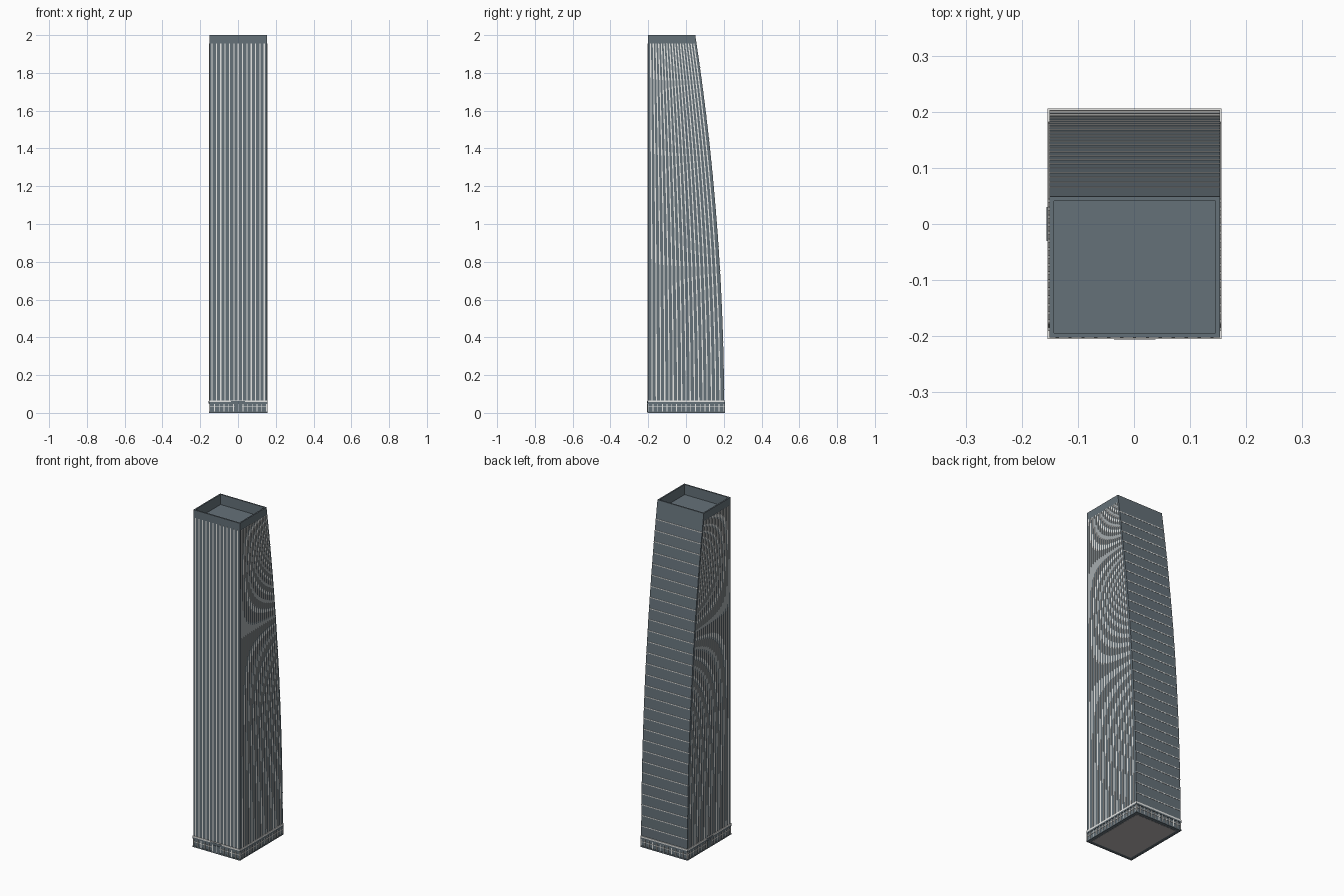
import bpy, bmesh

old = bpy.data.objects.get("Cube")
if old:
    bpy.data.objects.remove(old, do_unlink=True)


def material(name, rgb):
    m = bpy.data.materials.new(name)
    m.use_nodes = True
    m.diffuse_color = (*rgb, 1)
    m.node_tree.nodes["Principled BSDF"].inputs["Base Color"].default_value = (*rgb, 1)
    return m


glass = material("blue grey glass", (0.13, 0.165, 0.19))
pale = material("pale metal", (0.80, 0.80, 0.78))
stone = material("light grey floor", (0.48, 0.45, 0.45))

HALF, FRONT, TOP, ROOF = 0.152, -0.202, 2.0, 1.94
BASE, BAND = 0.06, 1.955
FLOORS = 30
FIN = 0.003  # half width of a fin
levels = [BASE + (BAND - BASE) * i / FLOORS for i in range(FLOORS + 1)]


def back(z):
    """Depth of the curved rear wall at height z."""
    return 0.202 - 0.153 * (z / TOP) ** 2


def finish(name, bm, mat):
    bmesh.ops.recalc_face_normals(bm, faces=bm.faces)
    me = bpy.data.meshes.new(name)
    bm.to_mesh(me)
    bm.free()
    me.materials.append(mat)
    ob = bpy.data.objects.new(name, me)
    ob.location.x = 0.001  # balances the side entrance
    bpy.context.scene.collection.objects.link(ob)


def loft(bm, sections):
    """Join rectangles (x0, x1, y0, y1, z) into a closed solid."""
    rings = [[bm.verts.new(p) for p in ((a, c, z), (b, c, z), (b, d, z), (a, d, z))]
             for a, b, c, d, z in sections]
    for low, high in zip(rings, rings[1:]):
        for i in range(4):
            j = (i + 1) % 4
            bm.faces.new((low[i], low[j], high[j], high[i]))
    bm.faces.new(rings[0][::-1])
    bm.faces.new(rings[-1])


def box(bm, x0, x1, y0, y1, z0, z1):
    loft(bm, [(x0, x1, y0, y1, z0), (x0, x1, y0, y1, z1)])


# Tower shaft with a sunken roof behind the parapet
bm = bmesh.new()
rim = 0.008
inner = (-HALF + rim, HALF - rim, FRONT + rim, back(TOP) - rim)
loft(bm, [(-HALF, HALF, FRONT, back(z), z) for z in levels + [TOP]]
     + [(*inner, TOP), (*inner, ROOF)])
finish("tower_shaft", bm, glass)

# Vertical fins on the front wall
bm = bmesh.new()
BAYS = 13
for i in range(BAYS):
    x = -0.138 + 0.276 * i / (BAYS - 1)
    box(bm, x - FIN, x + FIN, FRONT - 0.001, FRONT + 0.002, BASE, BAND)
finish("front_fins", bm, pale)

# Side fins fan out, following the rear curve
bm = bmesh.new()
BAYS = 18
for side in (-1, 1):
    x0, x1 = sorted((side * (HALF - 0.002), side * (HALF + 0.002)))
    for i in range(1, BAYS):
        sections = []
        for z in levels:
            y = FRONT + (back(z) - FRONT) * i / BAYS
            sections.append((x0, x1, y - FIN, y + FIN, z))
        loft(bm, sections)
finish("side_fins", bm, pale)

# Thin ledges at each floor of the rear wall
bm = bmesh.new()
for z in levels[1:-1]:
    box(bm, -HALF, HALF, back(z) - 0.002, back(z) + 0.0015, z - 0.0025, z + 0.0025)
finish("rear_floor_ledges", bm, pale)

# Lobby walls, floor and the trim around them
bm = bmesh.new()
box(bm, -HALF, HALF, FRONT, 0.203, 0.001, BASE)
finish("lobby_walls", bm, glass)
bm = bmesh.new()
box(bm, -0.134, 0.134, -0.184, 0.185, 0, 0.004)
finish("lobby_floor", bm, stone)


def band(name, z0, z1, out, mat):
    bm = bmesh.new()
    a, c, d = HALF + out, FRONT - out, 0.203 + out
    box(bm, -a, a, c, FRONT + 0.002, z0, z1)
    box(bm, -a, a, 0.201, d, z0, z1)
    for s in (-1, 1):
        x0, x1 = sorted((s * a, s * (HALF - 0.002)))
        box(bm, x0, x1, FRONT, 0.203, z0, z1)
    finish(name, bm, mat)


band("lobby_plinth", 0, 0.008, 0.003, glass)
band("lobby_middle_rail", 0.030, 0.034, 0.002, pale)
band("lobby_head_band", 0.048, 0.057, 0.003, glass)
band("lobby_cornice", 0.057, 0.066, 0.003, pale)

# Lobby posts on all four sides
bm = bmesh.new()
for i in range(13):
    x = -0.15 + 0.3 * i / 12
    for y in (FRONT, 0.203):
        box(bm, x - 0.002, x + 0.002, y - 0.003, y + 0.003, 0.008, 0.048)
for i in range(17):
    y = -0.2 + 0.4 * i / 16
    for x in (-HALF, HALF):
        box(bm, x - 0.003, x + 0.003, y - 0.002, y + 0.002, 0.008, 0.048)
finish("lobby_posts", bm, pale)

# Entrances on the front and the right side: door leaves under a canopy
bm = bmesh.new()
for s in (-1, 1):
    u0, u1 = sorted((s * 0.002, s * 0.02))
    box(bm, u0, u1, FRONT - 0.0035, FRONT, 0.004, 0.046)
    box(bm, -HALF - 0.0035, -HALF, u0, u1, 0.004, 0.046)
finish("entrance_doors", bm, glass)
bm = bmesh.new()
box(bm, -0.037, 0.037, FRONT - 0.004, FRONT, 0.05, 0.062)
box(bm, -HALF - 0.005, -HALF, -0.03, 0.03, 0.05, 0.062)
finish("entrance_canopies", bm, glass)
